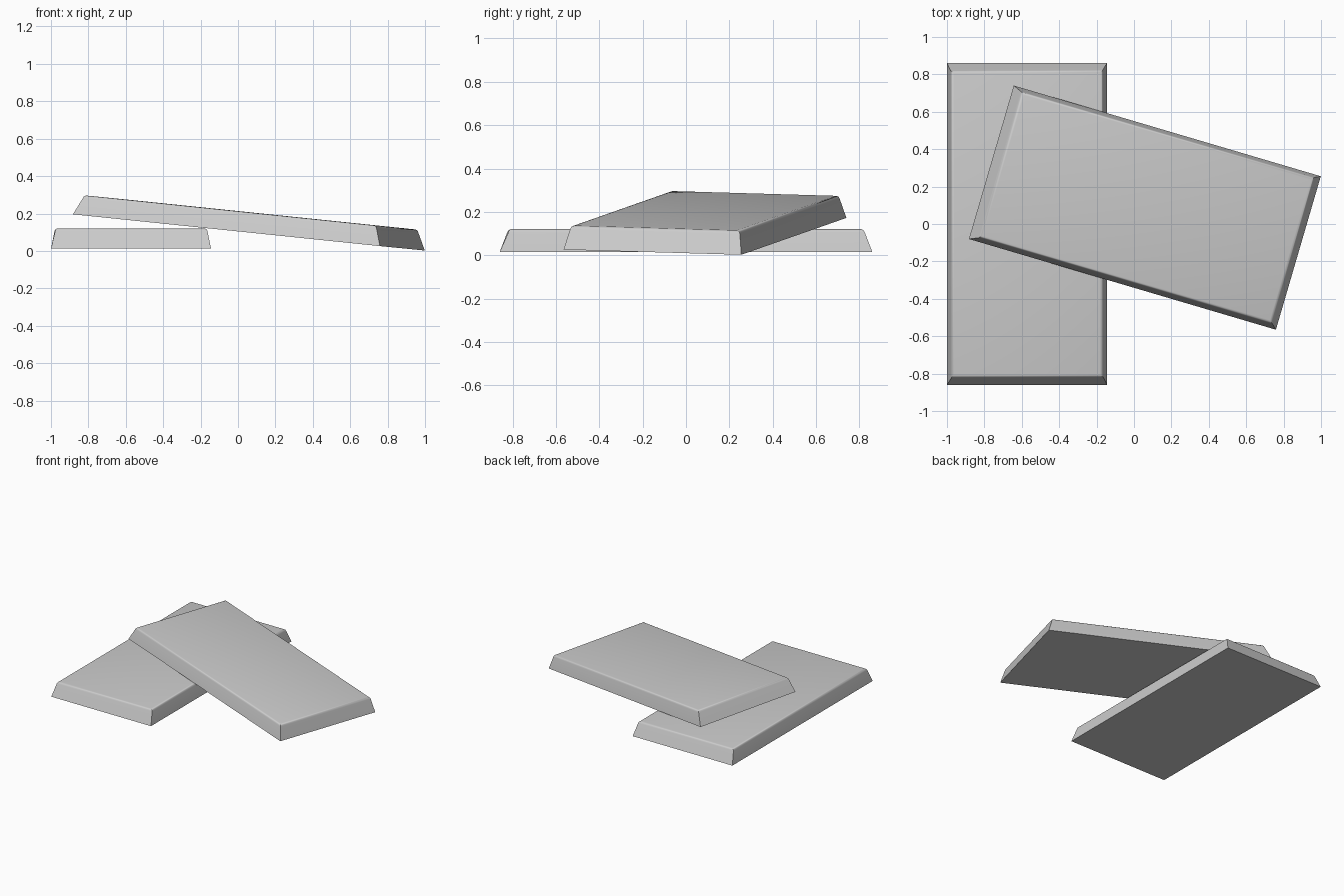
import bpy, bmesh
from mathutils import Matrix, Vector

if "Cube" in bpy.data.objects:
    bpy.data.objects.remove(bpy.data.objects["Cube"])

LENGTH, WIDTH, HEIGHT = 1.72, 0.855, 0.107
END_INSET, SIDE_INSET = 0.041, 0.022


def make_bar(name, centre, long_dir, side_dir):
    """Tapered slab; origin at the centre of its underside."""
    bm = bmesh.new()
    bmesh.ops.create_cube(bm, size=1)
    for v in bm.verts:
        top = v.co.z > 0
        sx, sy = v.co.x * 2, v.co.y * 2
        v.co = (sx * (LENGTH / 2 - (END_INSET if top else 0)),
                sy * (WIDTH / 2 - (SIDE_INSET if top else 0)),
                HEIGHT if top else 0)
    # Soften the rim of the upper face
    rim = [e for e in bm.edges if all(v.co.z > 0.01 for v in e.verts)]
    bmesh.ops.bevel(bm, geom=rim, offset=0.015, offset_type='OFFSET',
                    segments=3, profile=0.5, affect='EDGES')
    bmesh.ops.recalc_face_normals(bm, faces=bm.faces)
    mesh = bpy.data.meshes.new(name)
    bm.to_mesh(mesh)
    bm.free()
    obj = bpy.data.objects.new(name, mesh)
    bpy.context.collection.objects.link(obj)

    # Orient from the direction of the long and short sides
    u = Vector(long_dir).normalized()
    n = u.cross(Vector(side_dir)).normalized()
    w = n.cross(u)
    obj.matrix_world = Matrix.Translation(centre) @ Matrix((u, w, n)).transposed().to_4x4()

    bpy.ops.object.select_all(action='DESELECT')
    obj.select_set(True)
    bpy.context.view_layer.objects.active = obj
    bpy.ops.object.shade_smooth_by_angle(angle=0.7)
    return obj


# Flat bar lying front to back
make_bar("lower_bar", (-0.572, 0, 0.014), (0, 1, 0), (-1, 0, 0))
# Leaning bar resting across it
make_bar("upper_bar", (0.058, 0.0875, 0.099), (1.642, -0.485, -0.17), (0.242, 0.82, -0.024))
